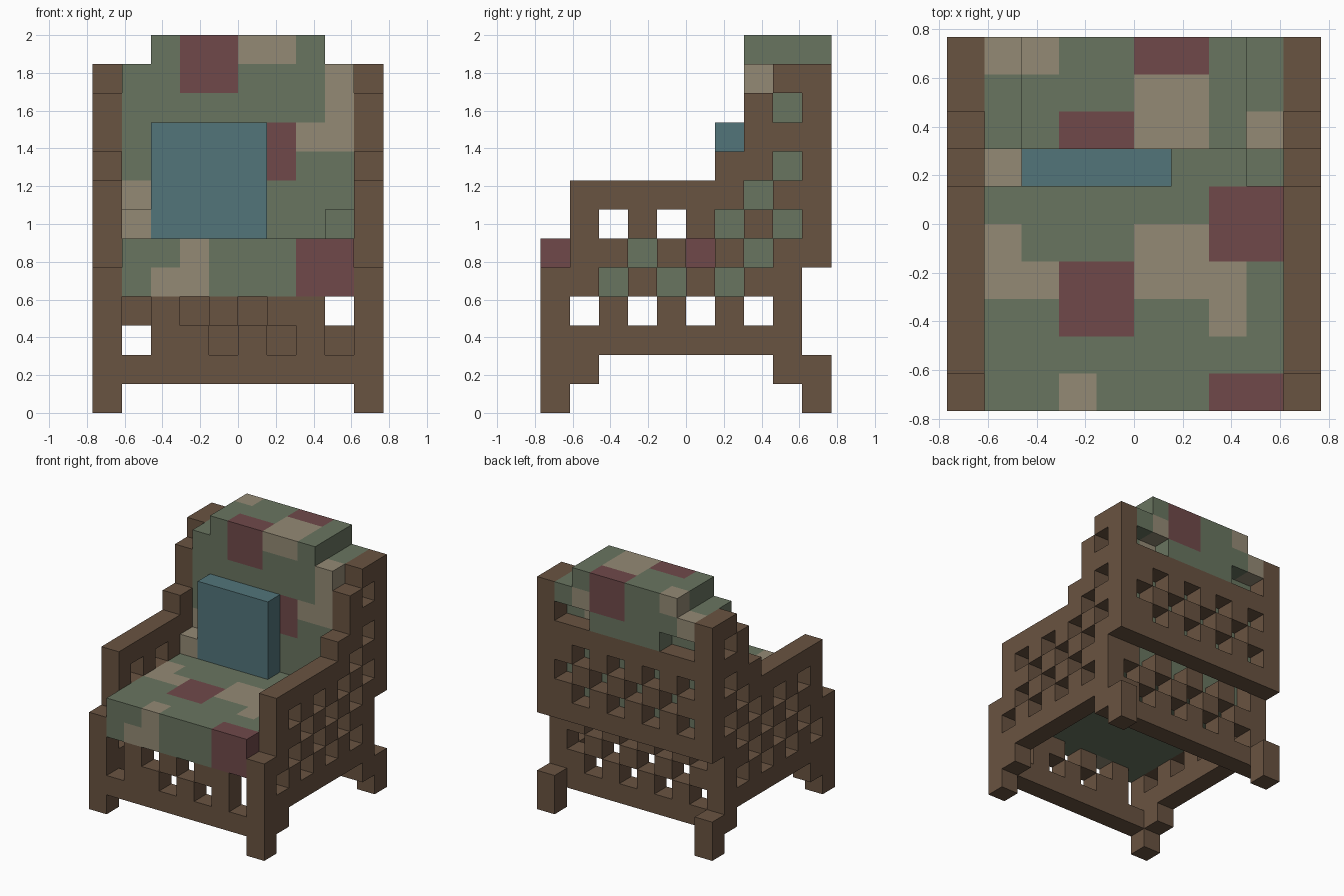
import bpy, bmesh
from mathutils import Vector

cube = bpy.data.objects.get("Cube")
if cube:
    bpy.data.objects.remove(cube)

U = 2 / 13          # one block; the chair is 10 x 10 x 13 blocks


def material(name, rgb):
    lin = [((c / 255 + 0.055) / 1.055) ** 2.4 for c in rgb] + [1]
    m = bpy.data.materials.new(name)
    m.use_nodes = True
    m.diffuse_color = lin
    m.node_tree.nodes["Principled BSDF"].inputs["Base Color"].default_value = lin
    return m


WOOD = material("brown_wood", (105, 83, 65))
GREEN = material("sage_green_fabric", (105, 117, 96))
TAN = material("tan_patch", (148, 138, 117))
RED = material("dark_red_patch", (112, 73, 74))
BLUE = material("blue_pillow", (82, 117, 122))

DIRS = [Vector(d) for d in ((1, 0, 0), (-1, 0, 0), (0, 1, 0), (0, -1, 0), (0, 0, 1), (0, 0, -1))]


def blocks(name, cells, mats, colour=lambda c: 0):
    """Outer skin of a set of grid cells; neighbouring flat faces are joined."""
    bm = bmesh.new()
    for c in cells:
        centre = Vector(c) + Vector((0.5, 0.5, 0.5))
        for d in DIRS:
            if tuple(int(a + b) for a, b in zip(c, d)) in cells:
                continue
            u = Vector((d.y, d.z, d.x))
            v = d.cross(u)
            corners = [centre + (d + u * a + v * b) / 2
                       for a, b in ((-1, -1), (1, -1), (1, 1), (-1, 1))]
            f = bm.faces.new([bm.verts.new(((p.x - 5) * U, (p.y - 5) * U, p.z * U))
                              for p in corners])
            f.material_index = colour(c)
    bmesh.ops.remove_doubles(bm, verts=bm.verts[:], dist=1e-4)
    bmesh.ops.dissolve_limit(bm, angle_limit=0.02, verts=bm.verts[:], edges=bm.edges[:],
                             delimit={'MATERIAL'})
    bmesh.ops.triangulate(bm, faces=[f for f in bm.faces if len(f.verts) > 4])
    me = bpy.data.meshes.new(name)
    bm.to_mesh(me)
    bm.free()
    for m in mats:
        me.materials.append(m)
    ob = bpy.data.objects.new(name, me)
    bpy.context.collection.objects.link(ob)
    return ob


def lattice(rows, bottom):
    """Read a panel drawn top row first as (column, height) pairs."""
    return [(a, bottom + len(rows) - 1 - r)
            for r, row in enumerate(rows) for a, ch in enumerate(row) if ch == "#"]


def box(x0, x1, y0, y1, z0, z1):
    return {(x, y, z) for x in range(x0, x1 + 1) for y in range(y0, y1 + 1)
            for z in range(z0, z1 + 1)}


# Side frames with stepped arm, lattice and legs (front is on the left)
SIDE = ["........##",
        ".......#.#",
        ".......###",
        "......##.#",
        ".######.##",
        ".#.#.#.#.#",
        ".##.#.#.##",
        "##.#.#.##.",
        "#.#.#.#.#.",
        "#########.",
        "##......##",
        "#........#"]
for name, x in (("left_side_frame", 9), ("right_side_frame", 0)):
    blocks(name, {(x, y, z) for y, z in lattice(SIDE, 0)}, [WOOD])

# Front apron
FRONT = [".." + "#.#.##" + "..",
         ".." + "##.#.#" + "..",
         ".########."]
blocks("front_apron", {(x, 0, z) for x, z in lattice(FRONT, 1)}, [WOOD])

# Lower back panel, set one block in
LOWER = ["..#.#.#.#.",
         ".#.#.#.#..",
         "..#.#.#.#.",
         ".########."]
blocks("lower_back_panel", {(x, 8, z) for x, z in lattice(LOWER, 1)}, [WOOD])

# Upper back panel
UPPER = [".########.",
         "..#.#.#.#.",
         ".#.#.#.#..",
         "..#.#.#.#.",
         ".########."]
blocks("upper_back_panel", {(x, 9, z) for x, z in lattice(UPPER, 5)}, [WOOD])


def patchwork(tans, reds):
    tan = set().union(*(box(*b) for b in tans))
    red = set().union(*(box(*b) for b in reds))
    return lambda c: 2 if c in red else 1 if c in tan else 0


FABRIC = [GREEN, TAN, RED]

# Seat cushion
blocks("seat_cushion", box(1, 8, 0, 7, 4, 5), FABRIC, patchwork(
    [(3, 3, 0, 0, 4, 5), (2, 2, 0, 0, 4, 4), (1, 1, 3, 4, 5, 5), (2, 2, 3, 3, 5, 5),
     (5, 6, 3, 4, 5, 5), (7, 7, 2, 3, 5, 5)],
    [(7, 8, 0, 0, 4, 5), (3, 4, 2, 3, 5, 5), (7, 8, 4, 5, 5, 5)]))

# Back cushion with raised head roll and lower corner steps
back = (box(1, 8, 7, 8, 6, 11) | box(1, 8, 9, 9, 11, 11) | box(3, 6, 9, 9, 10, 10)
        | box(2, 7, 7, 9, 12, 12) | box(1, 1, 6, 6, 6, 6) | box(8, 8, 6, 6, 6, 6))
blocks("back_cushion", back, FABRIC, patchwork(
    [(5, 6, 7, 8, 12, 12), (8, 8, 7, 7, 9, 11), (7, 7, 7, 7, 9, 9), (1, 1, 6, 7, 6, 7),
     (1, 1, 9, 9, 11, 11), (2, 2, 9, 9, 12, 12), (7, 7, 9, 9, 11, 11), (7, 7, 8, 8, 10, 10)],
    [(3, 4, 7, 7, 11, 12), (6, 6, 7, 7, 8, 9), (5, 6, 9, 9, 11, 12)]))

# Throw pillow
blocks("throw_pillow", box(2, 5, 6, 6, 6, 9), [BLUE])
